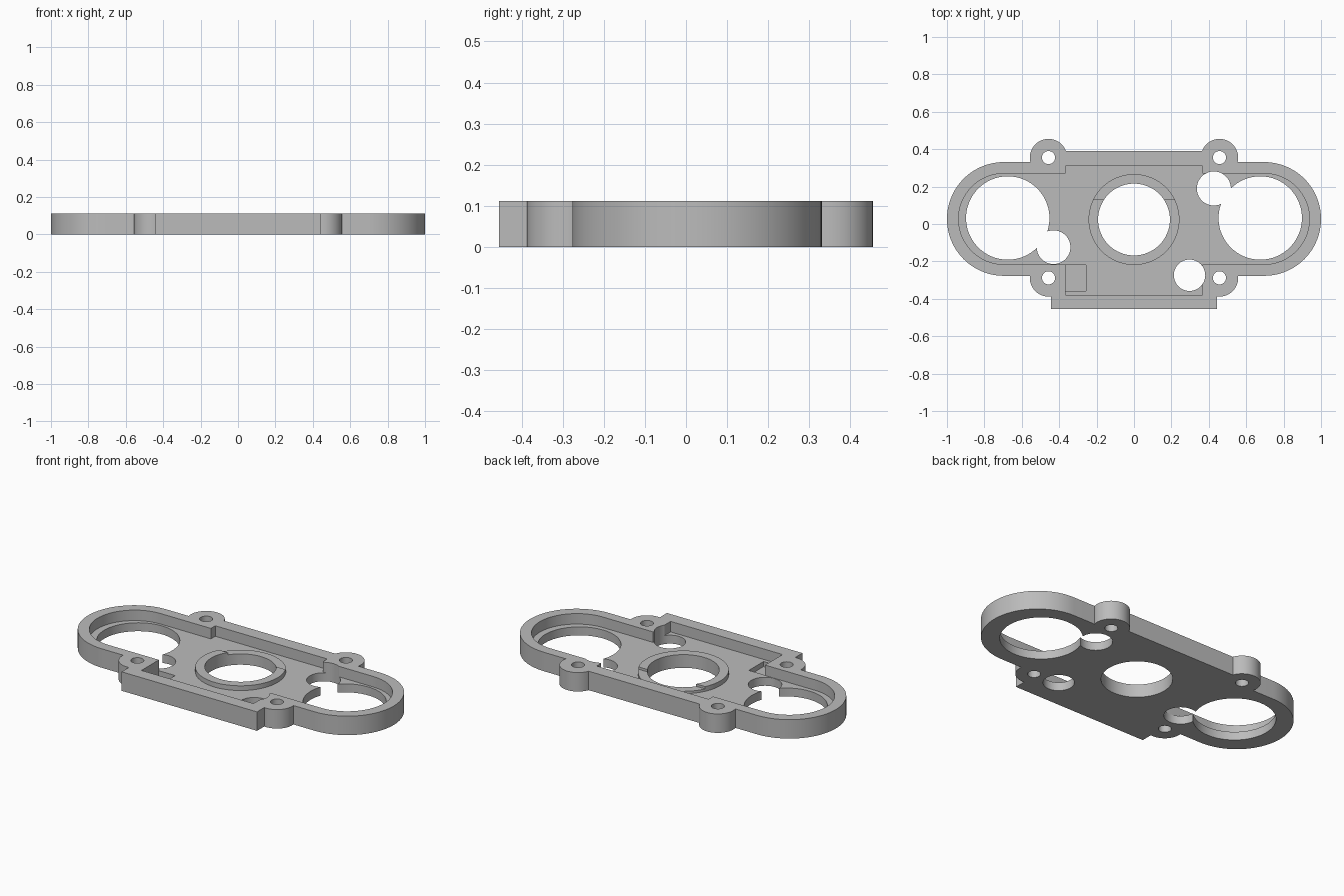
import bpy, math

H = 0.112       # full height
FLOOR = 0.05    # pocket floor
MID_Y = 0.027   # centre line of the long rounded body

if "Cube" in bpy.data.objects:
    bpy.data.objects.remove(bpy.data.objects["Cube"])

grey = bpy.data.materials.new("plain grey")
grey.use_nodes = True
grey.diffuse_color = (0.5, 0.5, 0.5, 1)
grey.node_tree.nodes["Principled BSDF"].inputs["Base Color"].default_value = (0.5, 0.5, 0.5, 1)


def prism(name, outline, z0, z1):
    """Extrude a counter-clockwise outline from z0 to z1."""
    n = len(outline)
    verts = [(x, y, z) for z in (z0, z1) for x, y in outline]
    faces = [tuple(reversed(range(n))), tuple(range(n, 2 * n))]
    faces += [(i, (i + 1) % n, n + (i + 1) % n, n + i) for i in range(n)]
    mesh = bpy.data.meshes.new(name)
    mesh.from_pydata(verts, [], faces)
    mesh.materials.append(grey)
    ob = bpy.data.objects.new(name, mesh)
    bpy.context.collection.objects.link(ob)
    return ob


def arc(x, y, r, start=0, sweep=2 * math.pi, n=64):
    return [(x + r * math.cos(start + sweep * i / n),
             y + r * math.sin(start + sweep * i / n)) for i in range(n)]


def stadium(cx, y, r):
    half = math.pi
    ends = arc(cx, y, r, -half / 2, half, 48) + [(cx, y + r)]
    return ends + [(-px, 2 * y - py) for px, py in ends]


def rect(x0, x1, y0, y1):
    return [(x0, y0), (x1, y0), (x1, y1), (x0, y1)]


def combine(target, tool, operation):
    """Apply a boolean and discard the tool."""
    tool.hide_render = True
    mod = target.modifiers.new("combine", 'BOOLEAN')
    mod.operation, mod.object, mod.solver = operation, tool, 'EXACT'
    graph = bpy.context.evaluated_depsgraph_get()
    mesh = bpy.data.meshes.new_from_object(target.evaluated_get(graph))
    target.modifiers.clear()
    target.data = mesh
    bpy.data.objects.remove(tool)


# Outer body: long rounded plate, central block and four screw ears
plate = prism("mounting_plate", stadium(0.696, MID_Y, 0.304), 0, H)
combine(plate, prism("block", rect(-0.443, 0.443, -0.455, 0.39), 0, H), 'UNION')
ears = [(sx * 0.457, y) for sx in (-1, 1) for y in (0.355, -0.288)]
for x, y in ears:
    combine(plate, prism("ear", arc(x, y, 0.1), 0, H), 'UNION')

# Recessed pocket
pocket = prism("pocket", stadium(0.695, MID_Y, 0.243), FLOOR, H + 0.1)
combine(pocket, prism("middle", rect(-0.366, 0.366, -0.379, 0.311), FLOOR, H + 0.1), 'UNION')
combine(plate, pocket, 'DIFFERENCE')

# Raised ring with a lowered back segment
ring = prism("ring", arc(0, 0.024, 0.243), FLOOR - 0.02, 0.078)
combine(ring, prism("ring_step", rect(-0.4, 0.4, 0.132, 0.4), 0.064, 0.2), 'DIFFERENCE')
combine(plate, ring, 'UNION')

# Through holes: centre, two large ends, three small and four screws
holes = [(0, 0.024, 0.192), (-0.675, 0.032, 0.223), (0.675, 0.032, 0.223),
         (0.427, 0.19, 0.091), (-0.43, -0.124, 0.09), (0.297, -0.274, 0.084)]
holes += [(x, y, 0.035) for x, y in ears]
for x, y, r in holes:
    combine(plate, prism("hole", arc(x, y, r), -0.1, H + 0.1), 'DIFFERENCE')

# Shallow square recess in the front left corner of the floor
combine(plate, prism("recess", rect(-0.366, -0.257, -0.357, -0.22), 0.02, FLOOR + 0.02), 'DIFFERENCE')

bpy.ops.object.select_all(action='DESELECT')
plate.select_set(True)
bpy.context.view_layer.objects.active = plate
bpy.ops.object.shade_smooth_by_angle(angle=math.radians(30))
